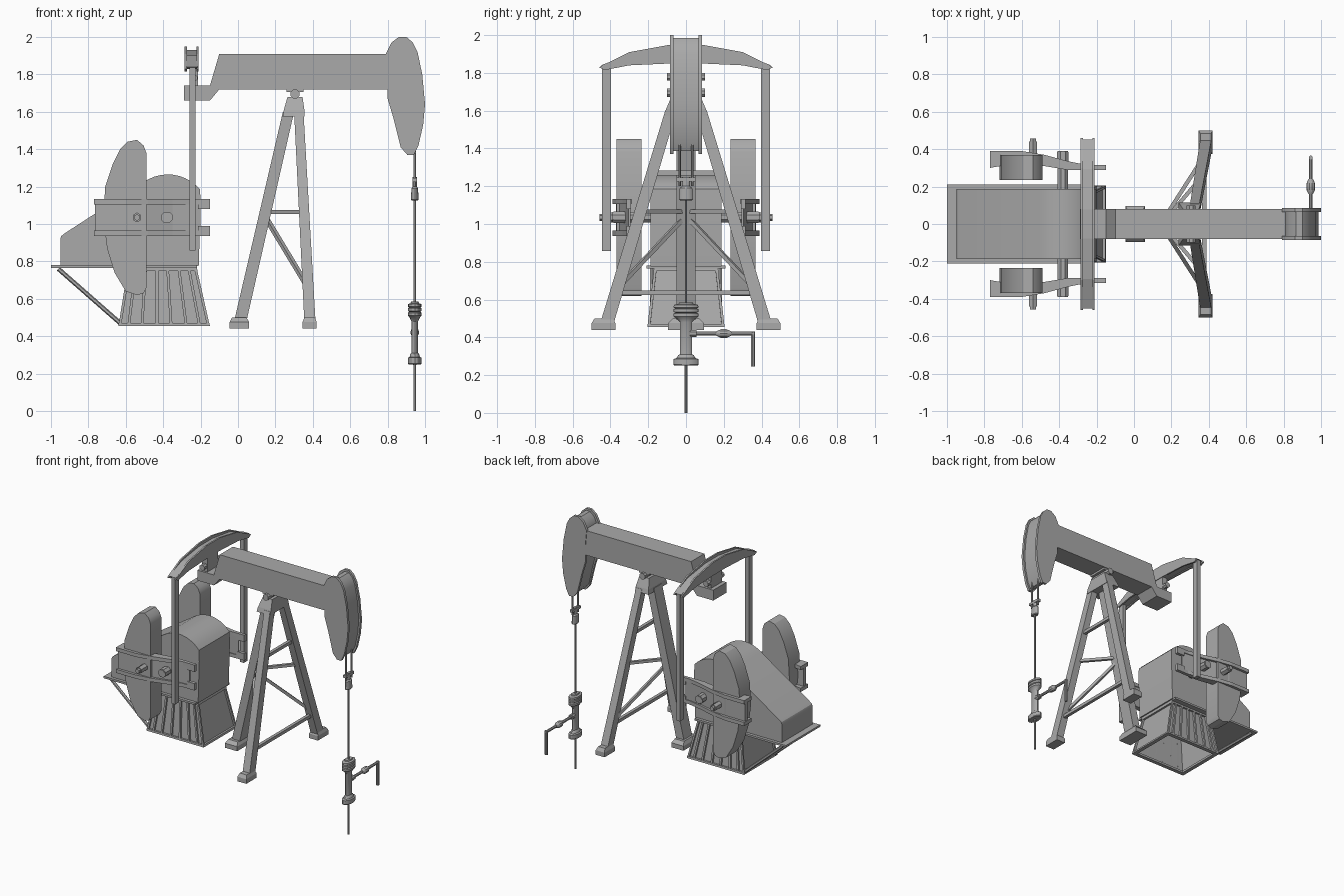
import bpy, bmesh
from math import sin, cos, pi, radians
from mathutils import Vector

cube = bpy.data.objects.get("Cube")
if cube:
    bpy.data.objects.remove(cube, do_unlink=True)

steel = bpy.data.materials.new("steel_grey")
steel.use_nodes = True
GREY = (0.4, 0.4, 0.4, 1)
steel.diffuse_color = GREY
steel.node_tree.nodes["Principled BSDF"].inputs["Base Color"].default_value = GREY
smooth_parts = []


def make(name, rings, smooth=False, caps=True):
    """Skin a list of equal-length point rings into one object."""
    bm = bmesh.new()
    loops = [[bm.verts.new(p) for p in ring] for ring in rings]
    n = len(loops[0])
    for a, b in zip(loops, loops[1:]):
        for i in range(n):
            j = (i + 1) % n
            bm.faces.new((a[i], a[j], b[j], b[i]))
    if caps:
        bm.faces.new(loops[0])
        bm.faces.new(loops[-1])
    bmesh.ops.recalc_face_normals(bm, faces=bm.faces)
    mesh = bpy.data.meshes.new(name)
    bm.to_mesh(mesh)
    bm.free()
    mesh.materials.append(steel)
    obj = bpy.data.objects.new(name, mesh)
    bpy.context.scene.collection.objects.link(obj)
    if smooth:
        smooth_parts.append(obj)
    return obj


def prism(name, pts, axis, lo, hi, smooth=False):
    """Extrude a 2D outline along an axis."""
    place = {"x": lambda a, b, t: (t, a, b),
             "y": lambda a, b, t: (a, t, b),
             "z": lambda a, b, t: (a, b, t)}[axis]
    return make(name, [[place(a, b, t) for a, b in pts] for t in (lo, hi)], smooth)


def rect(x, y, hx, hy, z):
    return [(x - hx, y - hy, z), (x + hx, y - hy, z), (x + hx, y + hy, z), (x - hx, y + hy, z)]


def box(name, x, y, z):
    return prism(name, [(x[0], y[0]), (x[1], y[0]), (x[1], y[1]), (x[0], y[1])], "z", *z)


def rod(name, p, q, r, sides=8, smooth=True):
    """Straight bar between two points; four sides gives a square bar."""
    p, q = Vector(p), Vector(q)
    d = (q - p).normalized()
    u = d.cross(Vector((0, 0, 1)) if abs(d.z) < 0.95 else Vector((0, 1, 0))).normalized()
    v = d.cross(u)
    angles = [2 * pi * (i + 0.5) / sides for i in range(sides)]
    return make(name, [[c + r * (cos(a) * u + sin(a) * v) for a in angles] for c in (p, q)], smooth)


def lathe(name, x, profile, squash=0.55, sides=16):
    angles = [2 * pi * i / sides for i in range(sides)]
    return make(name, [[(x + squash * r * cos(a), r * sin(a), z) for a in angles]
                       for r, z in profile], True)


# Walking beam with dropped tail
prism("walking_beam", [(-.29, 1.74), (-.15, 1.74), (-.1, 1.91), (.84, 1.91), (.84, 1.72),
                       (-.1, 1.72), (-.15, 1.66), (-.29, 1.66)], "y", -.081, .081)

# Curved beam head: two cheek plates around a recessed core
head = [(.79, 1.91), (.82, 1.97), (.86, 2), (.9, 2), (.935, 1.97), (.96, 1.92), (.985, 1.8),
        (1, 1.64), (.99, 1.53), (.965, 1.42), (.94, 1.37), (.905, 1.37), (.87, 1.41),
        (.83, 1.57), (.8, 1.67), (.8, 1.8)]
core = [(.9 + (x - .9) * .86, 1.68 + (z - 1.68) * .95) for x, z in head]
prism("head_core", core, "y", -.07, .07, True)
for s in (-1, 1):
    prism("head_cheek_plate", head, "y", s * .065, s * .085, True)

# Equalizer: arched web with a flange plate on each side
half_top = [(.46, 1.83), (.3, 1.91), (.08, 1.95)]
half_low = [(.08, 1.85), (.3, 1.84), (.43, 1.815)]
arch = half_top + [(-y, z) for y, z in half_top[::-1]] + [(-y, z) for y, z in half_low[::-1]][::-1][::-1] + half_low
prism("equalizer_web", [(y * .98, 1.87 + (z - 1.87) * .75) for y, z in arch], "x", -.275, -.215)
for x in (-.285, -.222):
    prism("equalizer_flange", arch, "x", x, x + .012)
box("equalizer_bearing", (-.26, -.215), (-.065, .065), (1.72, 1.87))
rod("equalizer_pin", (-.238, -.1, 1.78), (-.238, .1, 1.78), .022)

# Centre bearing and post cap
box("saddle_plate", (.26, .35), (-.075, .075), (1.705, 1.725))
rod("saddle_pin", (.305, -.1, 1.695), (.305, .1, 1.695), .025)
make("post_cap", [rect(.297, 0, .058, .115, 1.575), rect(.3, 0, .055, .105, 1.61),
                  rect(.305, 0, .04, .075, 1.68)])

# Tripod post
def front_leg_at(z, s):
    t = (z - .47) / 1.13
    return (.385 - .06 * t, s * (.42 - .34 * t), z)

def rear_leg_at(z):
    return (.01 + .26 * (z - .47) / 1.13, 0, z)

def foot(name, x, y, hx, hy):
    make(name, [rect(x, y, hx, hy, .44), rect(x, y, hx, hy, .475), rect(x, y, hx * .75, hy * .75, .5)])

make("rear_leg", [rect(.01, 0, .033, .05, .47), rect(.27, 0, .03, .05, 1.6)])
foot("rear_foot", .007, 0, .052, .095)
for s in (-1, 1):
    make("front_leg", [rect(.385, s * .42, .03, .036, .47), rect(.325, s * .08, .025, .03, 1.6)])
    foot("front_foot", .383, s * .437, .038, .063)
    rod("side_brace", rear_leg_at(1.065), front_leg_at(1.065, s), .015, 4, False)
    rod("diagonal_brace", rear_leg_at(1.045), front_leg_at(.66, s), .015, 4, False)
for z in (.635, 1.27):
    rod("cross_brace", front_leg_at(z, -1), front_leg_at(z, 1), .017, 4, False)

# Gearbox and belt housing
arc = [radians(126 - 86 * i / 10) for i in range(11)]
housing = [(-.95, .775), (-.95, .92), (-.945, .935), (-.93, .948)]
housing += [(-.375 + .225 * cos(a), 1.04 + .225 * sin(a)) for a in arc]
housing += [(-.2, 1.1), (-.21, .775)]
prism("gearbox_housing", housing, "y", -.187, .187, True)
box("deck_plate", (-1, -.22), (-.21, .21), (.765, .78))
rod("main_shaft", (-.38, -.39, 1.035), (-.38, .39, 1.035), .03, 8)

# Pedestal: open shell, rails, corner posts and ribs
def pedestal_ring(z, inset=0):
    t = (z - .455) / .31
    return rect(-.395 - .01 * t, 0, .245 - .06 * t - inset, .205 - .035 * t - inset, z)

make("pedestal_shell", [pedestal_ring(.455, .015), pedestal_ring(.765, .015)], caps=False)
for z in (.455, .75):
    outer, inner = pedestal_ring(z), pedestal_ring(z, .03)
    upper, upper_in = pedestal_ring(z + .015), pedestal_ring(z + .015, .03)
    make("pedestal_rail", [outer, upper, upper_in, inner, outer], caps=False)
low, high = [[Vector(p) for p in pedestal_ring(z, .008)] for z in (.46, .765)]
for a, b in ((0, 1), (3, 2)):
    for t in (0, .1, .25, .42, .58, .75, .9, 1):
        rod("pedestal_rib", low[a].lerp(low[b], t), high[a].lerp(high[b], t), .01, 4, False)
for s in (-1, 1):
    rod("deck_strut", (-.96, s * .18, .76), (-.63, s * .18, .47), .012, 6)

# Cranks, counterweights and pitman arms on both sides
weight = [(-.54, 1.45), (-.505, 1.42), (-.49, 1.38), (-.49, .66), (-.505, .63), (-.54, .62),
          (-.6, .64), (-.66, .74), (-.7, .87), (-.72, 1.03), (-.71, 1.2), (-.67, 1.32),
          (-.63, 1.4), (-.59, 1.44)]
flange = [(-.77, .39), (-.6, .39), (-.48, .37), (-.35, .335), (-.25, .315), (-.15, .313),
          (-.15, .293), (-.25, .288), (-.36, .29), (-.48, .31), (-.6, .33), (-.77, .3)]
web = [(-.765, .37), (-.6, .37), (-.48, .35), (-.35, .32), (-.2, .305),
       (-.2, .293), (-.36, .295), (-.48, .315), (-.6, .335), (-.765, .34)]
for s in (-1, 1):
    prism("counterweight", weight, "y", s * .235, s * .368, True)
    prism("crank_web", [(x, s * y) for x, y in web], "z", .95, 1.12)
    for z in (.937, 1.105):
        prism("crank_flange", [(x, s * y) for x, y in flange], "z", z, z + .028)
    for z in (.937, 1.08):
        box("crank_lug", (-.215, -.15), sorted((s * .29, s * .315)), (z, z + .053))
    rod("crank_pin", (-.54, s * .3, 1.035), (-.54, s * .44, 1.035), .026, 6, False)
    rod("crank_pin_tip", (-.54, s * .43, 1.035), (-.54, s * .457, 1.035), .018, 6, False)
    rod("shaft_nut", (-.38, s * .3, 1.035), (-.38, s * .385, 1.035), .033, 8)
    box("pitman_arm", (-.259, -.228), sorted((s * .397, s * .444)), (.857, 1.84))

# Hanging cables, carrier and polished rod
X = .945
for s in (-1, 1):
    rod("hanger_cable", (X, s * .034, 1.2), (X, s * .034, 1.45), .007, 6)
box("carrier_bar", (X - .012, X + .012), (-.05, .05), (1.225, 1.245))
lathe("rod_clamp", X, [(.02, 1.25), (.02, 1.2), (.033, 1.19), (.036, 1.13), (.03, 1.125)])
rod("polished_rod", (X, 0, .5), (X, 0, 1.24), .007)
rod("well_pipe", (X, 0, 0), (X, 0, .3), .008)

# Wellhead stack
lathe("wellhead", X, [(.06, .25), (.066, .255), (.066, .285), (.05, .29), (.042, .305),
                      (.033, .31), (.033, .48), (.05, .5), (.066, .51), (.066, .525),
                      (.055, .53), (.066, .535), (.066, .55), (.055, .553), (.066, .558),
                      (.064, .572), (.04, .577), (.036, .585)])

# Side outlet with valve
rod("outlet_pipe", (X, 0, .42), (X, .362, .42), .011)
rod("outlet_drop", (X, .355, .43), (X, .355, .245), .011)
rod("outlet_collar", (X, .02, .42), (X, .055, .42), .02)
lathe("outlet_valve", X, [(.012, -.04), (.024, -.015), (.024, .015), (.012, .04)], 1, 10)
valve = bpy.data.objects["outlet_valve"]
valve.rotation_euler.x = radians(90)
valve.location = (0, .2, .42)

# Smooth the rounded parts, keeping edges sharp
bpy.ops.object.select_all(action="DESELECT")
for obj in smooth_parts:
    obj.select_set(True)
bpy.context.view_layer.objects.active = smooth_parts[0]
bpy.ops.object.shade_smooth_by_angle(angle=radians(30))
